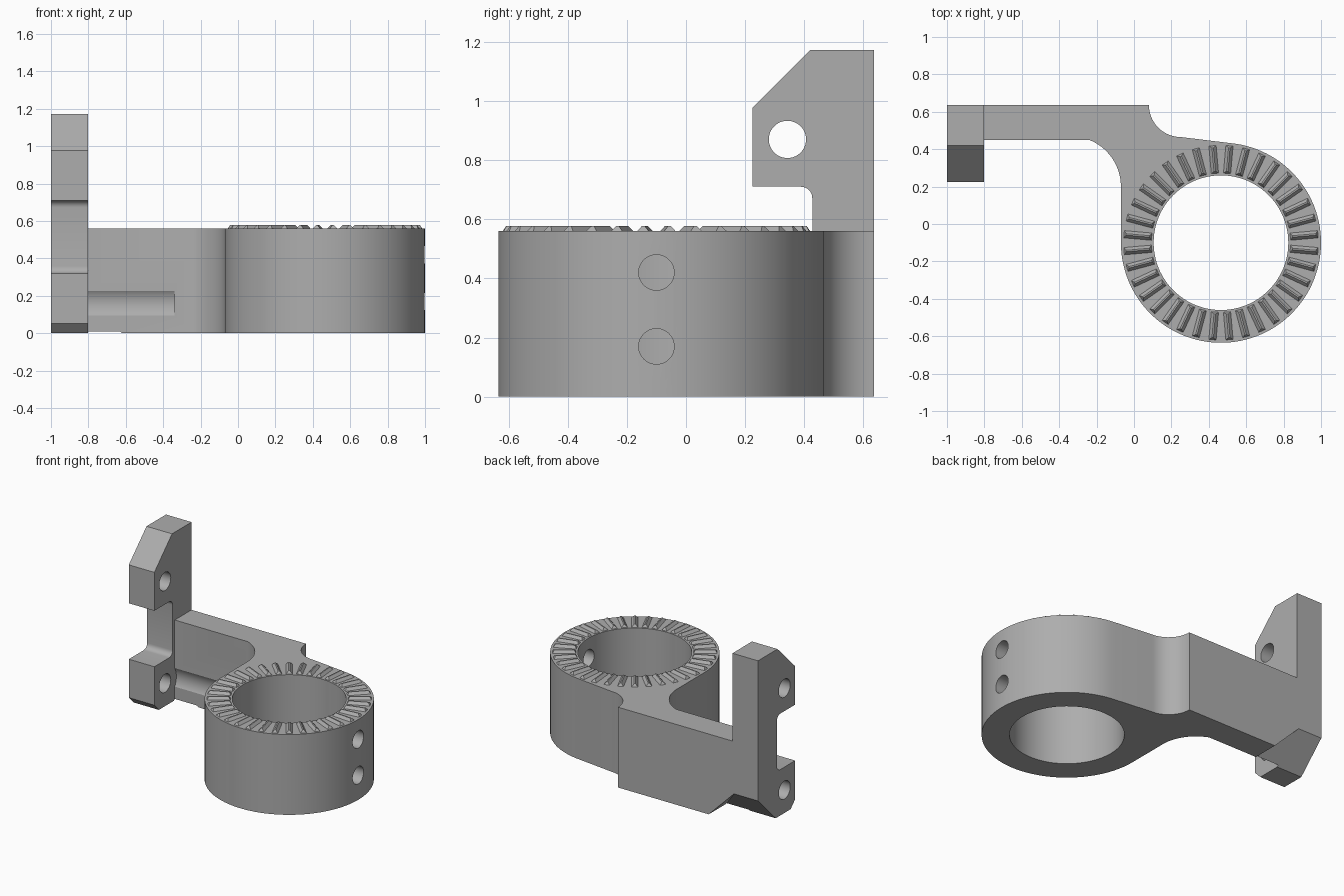
import bpy, bmesh, math
from mathutils import Matrix, Vector

if "Cube" in bpy.data.objects:
    bpy.data.objects.remove(bpy.data.objects["Cube"])

CENTRE = Vector((0.465, -0.10, 0))
OUTER, INNER, HEIGHT = 0.535, 0.36, 0.56

grey = bpy.data.materials.new("matte_grey")
grey.use_nodes = True
grey.diffuse_color = (0.42, 0.42, 0.42, 1)
grey.node_tree.nodes["Principled BSDF"].inputs["Base Color"].default_value = grey.diffuse_color


def finish(name, bm):
    bmesh.ops.recalc_face_normals(bm, faces=bm.faces)
    mesh = bpy.data.meshes.new(name)
    bm.to_mesh(mesh)
    bm.free()
    mesh.materials.append(grey)
    ob = bpy.data.objects.new(name, mesh)
    bpy.context.collection.objects.link(ob)
    return ob


def prism(name, points, offset):
    bm = bmesh.new()
    face = bm.faces.new([bm.verts.new(p) for p in points])
    grown = bmesh.ops.extrude_face_region(bm, geom=[face])
    bmesh.ops.translate(bm, vec=offset, verts=[v for v in grown["geom"] if isinstance(v, bmesh.types.BMVert)])
    return finish(name, bm)


def rod(name, radius, start, end, segments=48):
    start, end = Vector(start), Vector(end)
    axis = end - start
    turn = Vector((0, 0, 1)).rotation_difference(axis).to_matrix().to_4x4()
    bm = bmesh.new()
    bmesh.ops.create_cone(bm, cap_ends=True, segments=segments, radius1=radius, radius2=radius,
                          depth=axis.length, matrix=Matrix.Translation((start + end) / 2) @ turn)
    return finish(name, bm)


def hull(name, points):
    bm = bmesh.new()
    bmesh.ops.convex_hull(bm, input=[bm.verts.new(p) for p in points])
    return finish(name, bm)


def combine(target, other, operation="DIFFERENCE"):
    mod = target.modifiers.new("combine", "BOOLEAN")
    mod.operation, mod.solver, mod.object = operation, "EXACT", other
    bpy.context.view_layer.objects.active = target
    bpy.ops.object.modifier_apply(modifier=mod.name)
    bpy.data.objects.remove(other)


def arc(cx, cy, radius, start, end, steps):
    angles = [math.radians(start + (end - start) * i / steps) for i in range(steps + 1)]
    return [(cx + radius * math.cos(a), cy + radius * math.sin(a)) for a in angles]


# Ring and arm share one outline, with fillets where they meet
outline = [(-0.9, 0.635)]
outline += arc(0.25, 0.635, 0.17, 180, 270, 14)
outline += arc(CENTRE.x, CENTRE.y, OUTER, 85, -180, 84)
outline += arc(-0.339, 0.20, 0.269, 0, 68, 14)
outline += [(-0.9, 0.45)]
body = prism("ring_bracket", [(x, y, 0) for x, y in outline], (0, 0, HEIGHT))

# Ring bore, two side screw holes and the tool groove along the arm
combine(body, rod("bore", INNER, CENTRE - Vector((0, 0, 1)), CENTRE + Vector((0, 0, 1)), 96))
for z in (0.17, 0.42):
    combine(body, rod("side_hole", 0.06, (0.6, CENTRE.y, z), (1.2, CENTRE.y, z)))
combine(body, rod("tool_groove", 0.125, (-1.1, 0.343, 0.16), (-0.34, 0.343, 0.16)))

# Mounting plate: mirrored tabs with a filleted recess between them
MID = 0.515
upper = arc(0.389, 0.672, 0.038, 0, 90, 6) + [(0.225, 0.71), (0.225, 0.978), (0.42, 1.172), (0.635, 1.172)]
lower = [(y, 2 * MID - z) for y, z in upper[:-2]]
profile = upper + [(0.635, 0), (0.275, 0)] + lower[::-1]
plate = prism("mounting_plate", [(-1, y, z) for y, z in profile], (0.197, 0, 0))
for z in (0.16, 0.87):
    combine(plate, rod("plate_hole", 0.063, (-1.2, 0.343, z), (-0.6, 0.343, z)))
combine(body, plate, "UNION")

# Sloped relief under the back corner
combine(body, hull("corner_relief", [
    (-0.57, 0.39, -0.05), (-1.1, 0.39, -0.05), (-0.57, 0.75, -0.05),
    (-1.1, 0.75, -0.05), (-0.93, 0.75, 0.31), (-1.1, 0.75, 0.31)]))

# Radial locking teeth with hipped ends
bm = bmesh.new()
for i in range(36):
    spin = Matrix.Translation(CENTRE) @ Matrix.Rotation(math.radians(10 * i + 5), 4, "Z")
    corners = [(r, s * 0.022, HEIGHT - 0.003) for r in (0.37, 0.522) for s in (-1, 1)]
    ridge = [(r, s * 0.004, HEIGHT + 0.018) for r in (0.383, 0.509) for s in (-1, 1)]
    bmesh.ops.convex_hull(bm, input=[bm.verts.new(spin @ Vector(p)) for p in corners + ridge])
finish("locking_teeth", bm)

# Smooth the curved walls, keep the edges crisp
bpy.ops.object.select_all(action="DESELECT")
body.select_set(True)
bpy.context.view_layer.objects.active = body
bpy.ops.object.shade_smooth_by_angle(angle=math.radians(25))
